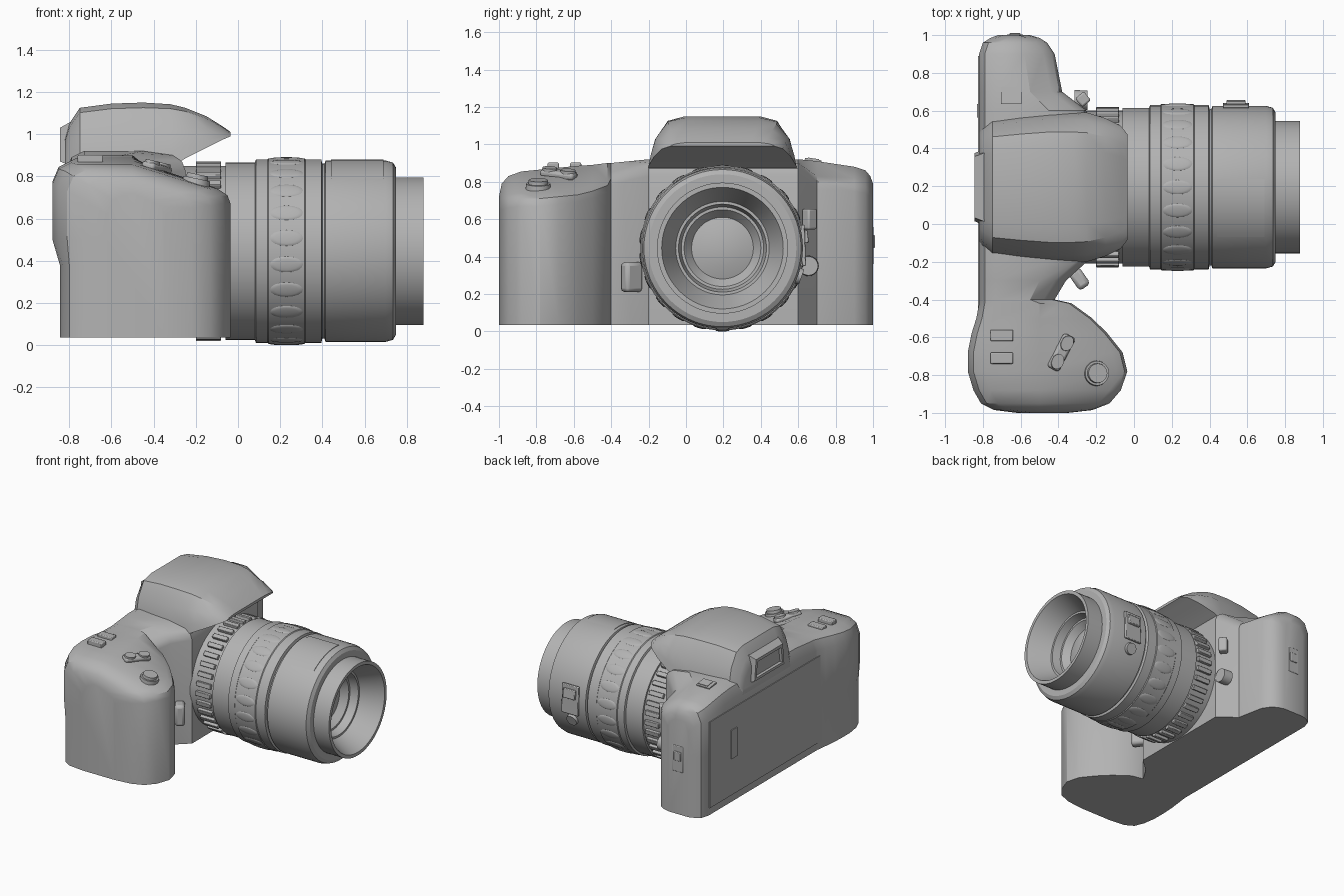
import bpy, bmesh, math
from mathutils import Matrix, Vector

cube = bpy.data.objects.get("Cube")
if cube:
    bpy.data.objects.remove(cube, do_unlink=True)

grey = bpy.data.materials.new("plain grey")
grey.use_nodes = True
grey.diffuse_color = (0.45, 0.45, 0.45, 1)
grey.node_tree.nodes["Principled BSDF"].inputs["Base Color"].default_value = (0.45, 0.45, 0.45, 1)

LENS = Matrix.Translation((0, 0.195, 0.445))


def finish(name, bm, bevel=0, angle=32):
    bmesh.ops.remove_doubles(bm, verts=bm.verts, dist=1e-5)
    bmesh.ops.recalc_face_normals(bm, faces=bm.faces)
    mesh = bpy.data.meshes.new(name)
    bm.to_mesh(mesh)
    bm.free()
    mesh.materials.append(grey)
    ob = bpy.data.objects.new(name, mesh)
    bpy.context.collection.objects.link(ob)
    if bevel:
        mod = ob.modifiers.new("rounded edges", 'BEVEL')
        mod.width, mod.segments = bevel, 2
    bpy.ops.object.select_all(action='DESELECT')
    ob.select_set(True)
    bpy.context.view_layer.objects.active = ob
    bpy.ops.object.shade_smooth_by_angle(angle=math.radians(angle))
    return ob


def loft(name, rings, recess=0, angle=32):
    bm = bmesh.new()
    loops = [[bm.verts.new(p) for p in ring] for ring in rings]
    n = len(loops[0])
    for a, b in zip(loops, loops[1:]):
        for i in range(n):
            bm.faces.new((a[i], a[(i + 1) % n], b[(i + 1) % n], b[i]))
    first = bm.faces.new(loops[0])
    bm.faces.new(loops[-1])
    bmesh.ops.recalc_face_normals(bm, faces=bm.faces)
    if recess:
        bmesh.ops.inset_individual(bm, faces=[first], thickness=recess, depth=0)
        bmesh.ops.inset_individual(bm, faces=[first], thickness=0.004, depth=-0.02)
    return finish(name, bm, angle=angle)


def lathe(name, profile, start=0, sweep=math.tau, steps=72):
    # Revolve (x, radius) points about the lens axis
    bm = bmesh.new()
    rows = []
    for s in range(steps + 1):
        m = LENS @ Matrix.Rotation(start + sweep * s / steps, 4, 'X')
        rows.append([bm.verts.new(m @ Vector((x, 0, r))) for x, r in profile])
    for a, b in zip(rows, rows[1:]):
        for i in range(len(profile) - 1):
            bm.faces.new((a[i], a[i + 1], b[i + 1], b[i]))
    bmesh.ops.dissolve_degenerate(bm, edges=bm.edges, dist=1e-6)
    return finish(name, bm, angle=25)


def at(x, y, z, turn=0, axis='Z'):
    return Matrix.Translation((x, y, z)) @ Matrix.Rotation(math.radians(turn), 4, axis)


def on_lens(x, radius, degrees):
    return LENS @ Matrix.Rotation(math.radians(degrees), 4, 'X') @ Matrix.Translation((x, 0, radius))


def shapes(name, kind, size, places, bevel=0):
    bm = bmesh.new()
    for place in places:
        m = place @ Matrix.Diagonal((*size, 1))
        if kind == "box":
            bmesh.ops.create_cube(bm, size=1, matrix=m)
        elif kind == "disc":
            bmesh.ops.create_cone(bm, cap_ends=True, segments=32, radius1=0.5,
                                  radius2=0.46, depth=1, matrix=m)
        else:
            bmesh.ops.create_uvsphere(bm, u_segments=16, v_segments=8, radius=0.5, matrix=m)
    return finish(name, bm, bevel)


# Body and grip: sections along y (y, back, thumb rest, crest, front, top z, front edge z)
def body_ring(y, back, thumb, crest, front, top, edge):
    side = [(back, 0.035), (back, 0.38), (thumb, 0.50), (thumb, top - 0.10),
            (thumb + 0.03, top - 0.03), (thumb + 0.09, top), (crest, top),
            (front - 0.06, edge + 0.03), (front - 0.015, edge), (front, edge - 0.04),
            (front, 0.035)]
    return [(x, y, z) for x, z in side]


body = [
    (-1.00, -0.62, -0.62, -0.50, -0.35, 0.72, 0.66),
    (-0.985, -0.74, -0.74, -0.50, -0.22, 0.79, 0.69),
    (-0.95, -0.80, -0.81, -0.50, -0.13, 0.83, 0.70),
    (-0.88, -0.83, -0.85, -0.50, -0.07, 0.855, 0.71),
    (-0.78, -0.845, -0.88, -0.50, -0.035, 0.865, 0.71),
    (-0.68, -0.845, -0.88, -0.50, -0.06, 0.875, 0.72),
    (-0.58, -0.84, -0.86, -0.50, -0.14, 0.885, 0.73),
    (-0.50, -0.83, -0.835, -0.50, -0.22, 0.89, 0.75),
    (-0.42, -0.82, -0.82, -0.50, -0.33, 0.90, 0.78),
    (-0.40, -0.82, -0.82, -0.55, -0.42, 0.90, 0.82),
    (-0.30, -0.82, -0.82, -0.50, -0.36, 0.91, 0.85),
    (-0.20, -0.82, -0.82, -0.45, -0.25, 0.92, 0.87),
    (0.60, -0.82, -0.82, -0.45, -0.25, 0.92, 0.87),
    (0.70, -0.82, -0.82, -0.55, -0.38, 0.91, 0.80),
    (0.90, -0.82, -0.82, -0.58, -0.42, 0.88, 0.79),
    (0.96, -0.80, -0.80, -0.60, -0.46, 0.86, 0.78),
    (0.985, -0.76, -0.76, -0.62, -0.50, 0.83, 0.76),
    (1.00, -0.72, -0.72, -0.61, -0.55, 0.79, 0.73),
]
loft("body", [body_ring(*s) for s in body])


# Viewfinder hump with the overhanging flash: sections along x (x, half width, bottom, top)
def hump_ring(x, w, low, high):
    half = [(1, 0), (0.97, 0.25), (0.90, 0.62), (0.73, 0.93), (0.5, 1)]
    pts = half + [(-a, b) for a, b in reversed(half)]
    return [(x, 0.195 + a * w, low + b * (high - low)) for a, b in pts]


hump = [(-0.82, 0.29, 0.80, 0.98), (-0.80, 0.32, 0.80, 1.05), (-0.75, 0.365, 0.80, 1.125),
        (-0.60, 0.385, 0.80, 1.145), (-0.45, 0.40, 0.80, 1.15), (-0.32, 0.40, 0.84, 1.142),
        (-0.25, 0.395, 0.885, 1.125), (-0.15, 0.365, 0.935, 1.085),
        (-0.07, 0.325, 0.975, 1.035), (-0.035, 0.28, 0.99, 1.01)]
loft("viewfinder_hump", [hump_ring(*s) for s in hump])


# Eyepiece block with a recessed window
def eyepiece_ring(x, w, low, high):
    return [(x, 0.195 + a * w, z) for a, z in ((1, low), (0.9, high), (-0.9, high), (-1, low))]


loft("eyepiece", [eyepiece_ring(-0.845, 0.18, 0.87, 1.03),
                  eyepiece_ring(-0.70, 0.24, 0.82, 1.11)], recess=0.03)

# Lens barrel, from mount to glass
barrel = [(-0.30, 0), (-0.30, 0.405), (-0.06, 0.405), (-0.06, 0.42), (0.08, 0.42),
          (0.085, 0.435), (0.14, 0.435), (0.145, 0.44), (0.315, 0.44), (0.32, 0.435),
          (0.395, 0.435), (0.40, 0.415), (0.41, 0.415), (0.415, 0.43), (0.70, 0.43),
          (0.735, 0.42), (0.75, 0.395), (0.75, 0.35), (0.88, 0.35), (0.88, 0.325),
          (0.85, 0.31), (0.72, 0.25), (0.72, 0.235), (0.66, 0.22), (0.66, 0.205),
          (0.61, 0.165), (0.63, 0.10), (0.64, 0)]
lathe("lens_barrel", barrel)
lathe("distance_scale", [(0.44, 0.43), (0.44, 0.434), (0.69, 0.434), (0.69, 0.43)],
      start=-0.1, sweep=0.75, steps=16)
shapes("zoom_grip_ovals", "ball", (0.16, 0.075, 0.014),
       [on_lens(0.23, 0.439, i * 360 / 22) for i in range(22)])
shapes("mount_ring_ribs", "box", (0.12, 0.035, 0.035),
       [on_lens(-0.14, 0.408, i * 10) for i in range(36)], bevel=0.004)

# Focus switch on the left of the lens
shapes("switch_plate", "box", (0.14, 0.22, 0.02), [on_lens(0.54, 0.433, -88)], bevel=0.005)
shapes("switch_slider", "box", (0.10, 0.07, 0.03), [on_lens(0.54, 0.447, -82)], bevel=0.005)
shapes("switch_knob", "disc", (0.09, 0.09, 0.03), [on_lens(0.54, 0.435, -110)])

# Controls on top
shapes("shutter_rim", "disc", (0.14, 0.14, 0.05), [at(-0.20, -0.79, 0.765, 12, 'Y')])
shapes("shutter_button", "disc", (0.11, 0.11, 0.04), [at(-0.195, -0.79, 0.79, 12, 'Y')])
tilt = Matrix.Rotation(math.radians(14), 4, 'Y')
place = at(-0.385, -0.68, 0.84) @ tilt @ Matrix.Rotation(math.radians(-28), 4, 'Z')
shapes("mode_rocker", "box", (0.07, 0.20, 0.04), [place], bevel=0.015)
shapes("rocker_caps", "disc", (0.07, 0.09, 0.06),
       [place @ Matrix.Translation((0, s * 0.055, 0)) for s in (-1, 1)])
shapes("top_bars", "box", (0.12, 0.06, 0.04),
       [at(-0.70, y, 0.882) for y in (-0.71, -0.59)], bevel=0.006)
shapes("left_top_frame", "box", (0.11, 0.09, 0.012), [at(-0.65, 0.68, 0.915, -9, 'X')])
shapes("left_top_slider", "box", (0.08, 0.06, 0.016), [at(-0.64, 0.68, 0.917, -9, 'X')])

# Buttons beside the lens mount
shapes("grip_side_lever", "box", (0.07, 0.11, 0.16), [at(-0.29, -0.29, 0.29, 35)], bevel=0.02)
shapes("lens_release", "box", (0.06, 0.06, 0.11), [at(-0.27, 0.66, 0.60, 40)], bevel=0.01)
shapes("focus_selector", "disc", (0.11, 0.11, 0.07), [at(-0.28, 0.655, 0.35, 90, 'Y')])

# Back door, film window and side latch
shapes("back_door", "box", (0.008, 1.36, 0.66), [at(-0.822, 0.21, 0.42)])
shapes("film_window", "box", (0.008, 0.07, 0.22), [at(-0.828, 0.60, 0.48)])
shapes("latch_plate", "box", (0.09, 0.012, 0.20), [at(-0.63, 0.997, 0.46)], bevel=0.005)
shapes("latch_slider", "box", (0.06, 0.02, 0.07), [at(-0.63, 1.0, 0.48)], bevel=0.005)
